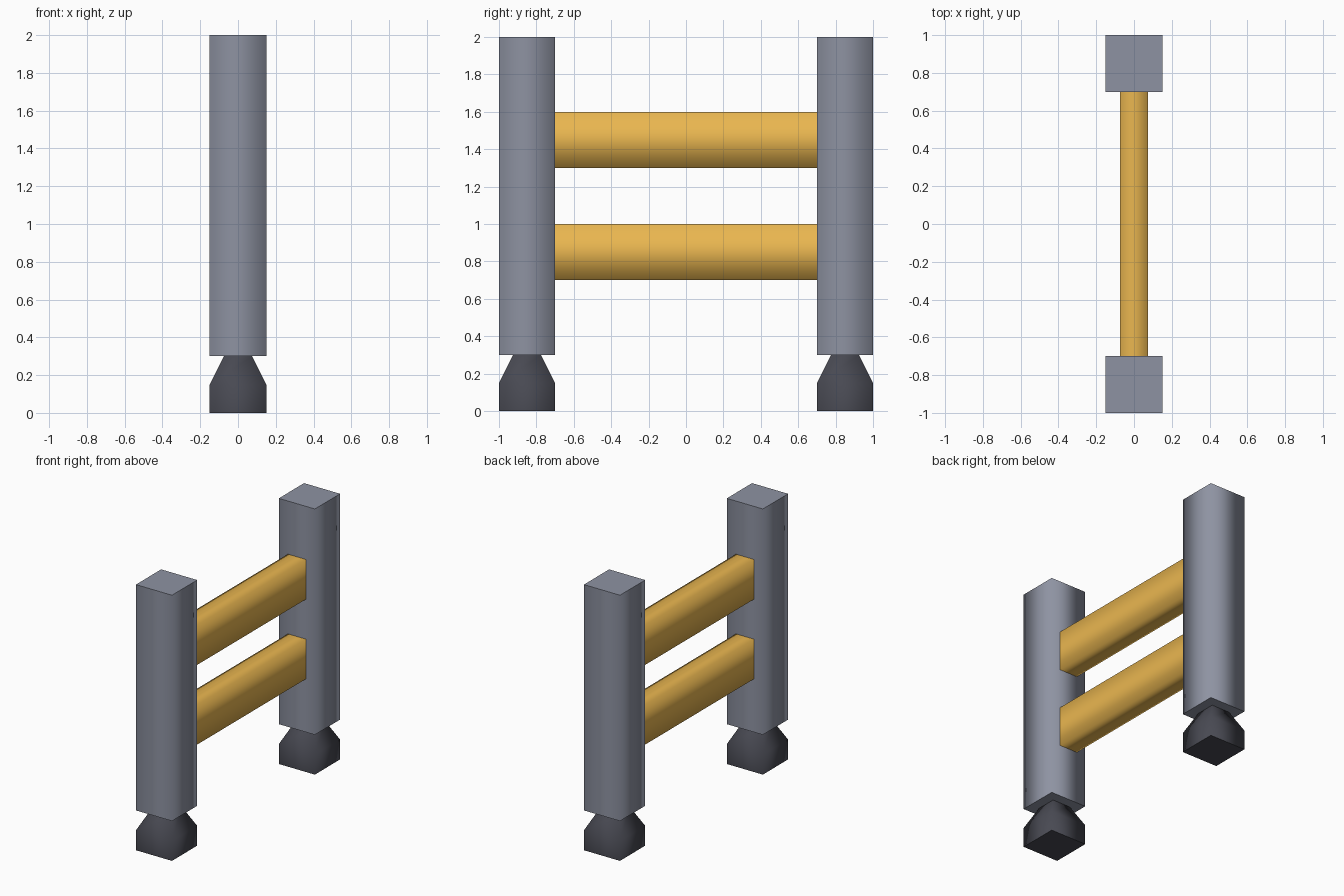
import bpy, bmesh
from mathutils import Matrix

if "Cube" in bpy.data.objects:
    bpy.data.objects.remove(bpy.data.objects["Cube"])


def material(name, rgb):
    m = bpy.data.materials.new(name)
    m.diffuse_color = (*rgb, 1)
    m.use_nodes = True
    m.node_tree.nodes["Principled BSDF"].inputs["Base Color"].default_value = m.diffuse_color
    return m


def loft(name, rings, mat, matrix=Matrix()):
    """Closed solid through rectangles (half_x, half_y, z): smooth sides, sharp caps."""
    bm = bmesh.new()
    loops = [[bm.verts.new((sx * hx, sy * hy, z))
              for sx, sy in ((-1, -1), (1, -1), (1, 1), (-1, 1))]
             for hx, hy, z in rings]
    for a, b in zip(loops, loops[1:]):
        for i in range(4):
            j = (i + 1) % 4
            bm.faces.new((a[i], a[j], b[j], b[i])).smooth = True
    for cap in (loops[0][::-1], loops[-1]):
        face = bm.faces.new(cap)
        for e in face.edges:
            e.smooth = False
    bm.transform(matrix)
    bmesh.ops.recalc_face_normals(bm, faces=bm.faces)
    mesh = bpy.data.meshes.new(name)
    bm.to_mesh(mesh)
    bm.free()
    mesh.materials.append(mat)
    obj = bpy.data.objects.new(name, mesh)
    bpy.context.collection.objects.link(obj)
    return obj


grey = material("post_grey", (0.27, 0.29, 0.36))
yellow = material("rail_yellow", (0.82, 0.47, 0.08))
dark = material("foot_dark", (0.065, 0.067, 0.085))

# Posts standing on tapered feet
for side, y in (("front", -0.85), ("back", 0.85)):
    place = Matrix.Translation((0, y, 0))
    loft(side + "_post", [(0.15, 0.15, 0.3), (0.15, 0.15, 2.0)], grey, place)
    loft(side + "_foot", [(0.15, 0.15, 0), (0.15, 0.15, 0.15), (0.075, 0.075, 0.3)],
         dark, place)

# Rails running between the posts
for label, z in (("lower", 0.85), ("upper", 1.45)):
    place = Matrix.Translation((0, 0, z)) @ Matrix.Rotation(1.5707963268, 4, "X")
    loft(label + "_rail", [(0.075, 0.15, -0.7), (0.075, 0.15, 0.7)], yellow, place)
